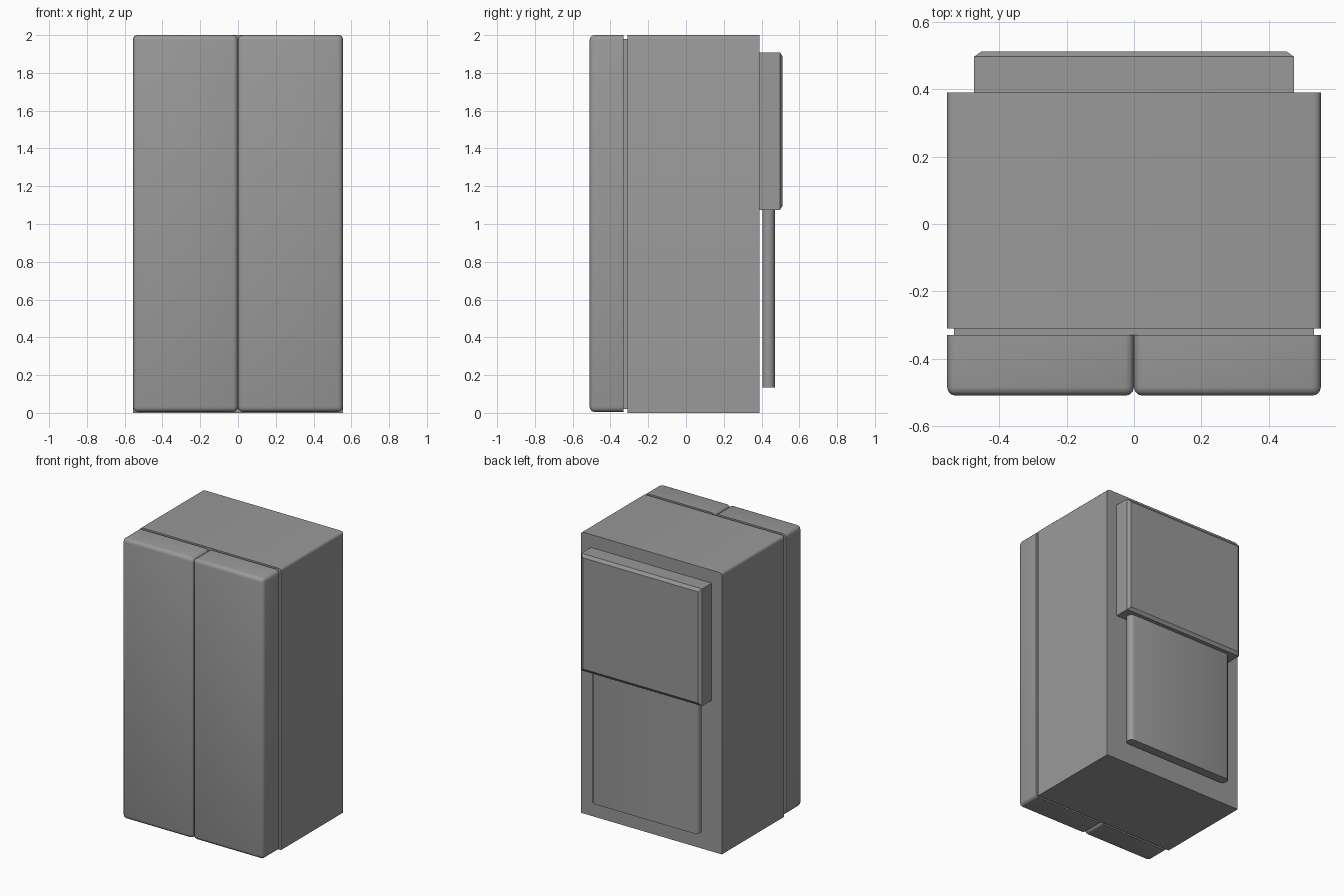
import bpy, bmesh

if "Cube" in bpy.data.objects:
    bpy.data.objects.remove(bpy.data.objects["Cube"])

grey = bpy.data.materials.new("cabinet grey")
grey.diffuse_color = (0.32, 0.32, 0.32, 1)
grey.use_nodes = True
grey.node_tree.nodes["Principled BSDF"].inputs["Base Color"].default_value = grey.diffuse_color


def block(name, x, y, z, rule=None, width=0.02, segments=3):
    """Box from min/max ranges; edges accepted by rule(midpoint, direction) are rounded."""
    bm = bmesh.new()
    bmesh.ops.create_cube(bm, size=1)
    for v in bm.verts:
        v.co = [r[0] if c < 0 else r[1] for c, r in zip(v.co, (x, y, z))]
    if rule:
        edges = []
        for e in bm.edges:
            a, b = (v.co for v in e.verts)
            if rule((a + b) / 2, (b - a).normalized()):
                edges.append(e)
        bmesh.ops.bevel(bm, geom=edges, offset=width, segments=segments,
                        profile=0.5, affect='EDGES', clamp_overlap=True)
    bmesh.ops.recalc_face_normals(bm, faces=bm.faces)
    me = bpy.data.meshes.new(name)
    bm.to_mesh(me)
    bm.free()
    me.materials.append(grey)
    ob = bpy.data.objects.new(name, me)
    bpy.context.collection.objects.link(ob)
    if rule:
        bpy.ops.object.select_all(action='DESELECT')
        ob.select_set(True)
        bpy.context.view_layer.objects.active = ob
        bpy.ops.object.shade_smooth_by_angle(angle=0.8)
    return ob


# Main cabinet, rounded along its two upper side edges
block("cabinet", (-0.555, 0.555), (-0.31, 0.39), (0, 2),
      lambda m, d: abs(d.y) > 0.9 and m.z > 1, 0.02)

# Recessed seal between cabinet and doors
block("door_seal", (-0.535, 0.535), (-0.33, -0.31), (0.02, 1.98))

# Two doors meeting at the middle, all edges rounded except at the back
for side, x in (("left", (-0.555, 0)), ("right", (0, 0.555))):
    block(side + "_door", x, (-0.51, -0.33), (0.005, 2),
          lambda m, d: m.y < -0.34, 0.026)

# Upper rear housing with a shallow chamfered rim
housing = block("rear_housing", (-0.475, 0.475), (0.39, 0.497), (1.075, 1.908))
bm = bmesh.new()
bm.from_mesh(housing.data)
bm.faces.ensure_lookup_table()
back = max(bm.faces, key=lambda f: f.calc_center_median().y)
bmesh.ops.inset_region(bm, faces=[back], thickness=0.03, depth=0)
for v in back.verts:
    v.co.y = 0.512
bm.to_mesh(housing.data)
bm.free()

# Lower rear panel, standing off the cabinet, with rounded upright edges
block("rear_panel", (-0.42, 0.42), (0.405, 0.47), (0.135, 1.08),
      lambda m, d: abs(d.z) > 0.9, 0.03)
